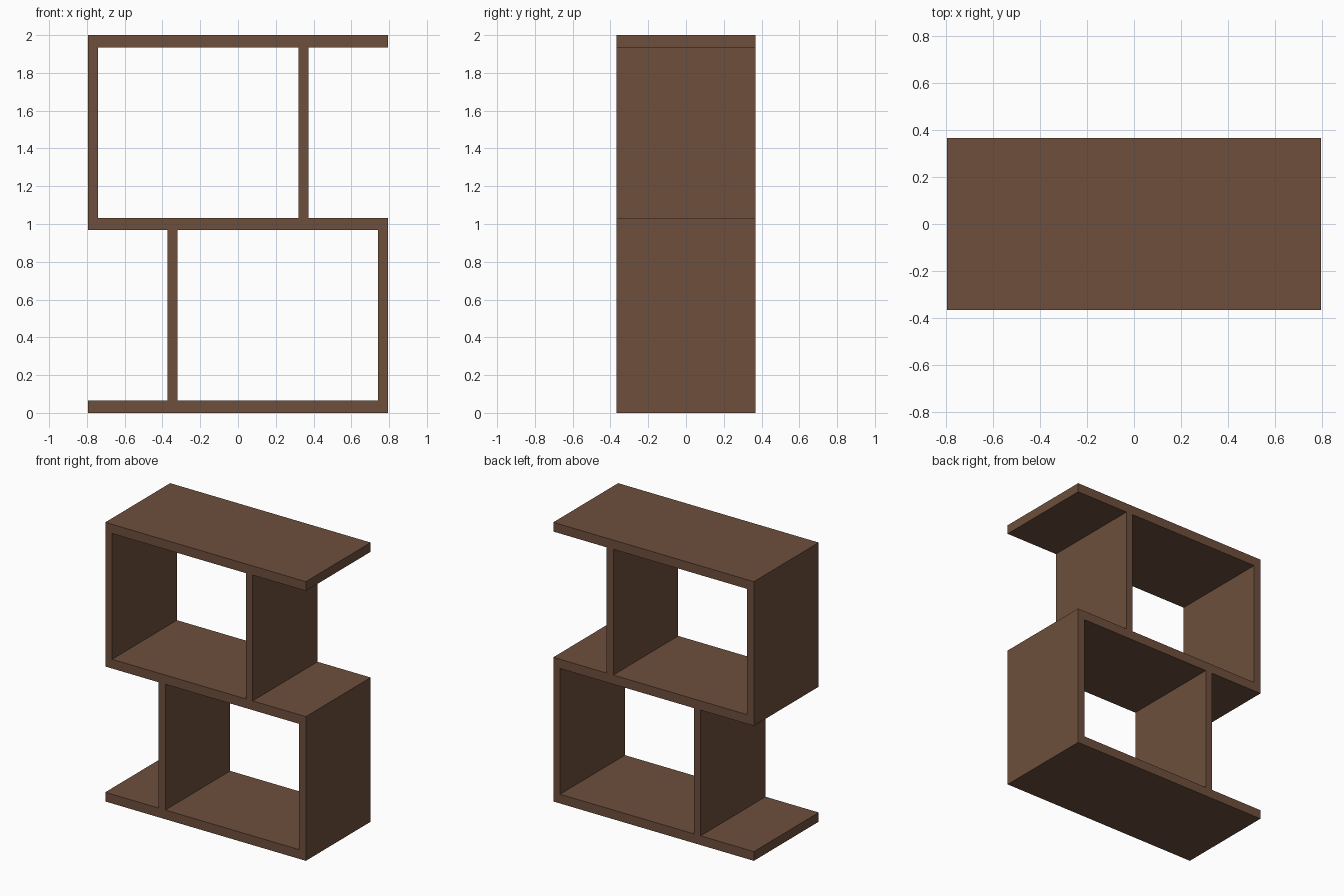
import bpy

if "Cube" in bpy.data.objects:
    bpy.data.objects.remove(bpy.data.objects["Cube"])

wood = bpy.data.materials.new("brown_wood")
wood.diffuse_color = (0.155, 0.078, 0.046, 1)
wood.use_nodes = True
wood.node_tree.nodes["Principled BSDF"].inputs["Base Color"].default_value = wood.diffuse_color

HALF_W, HALF_D = 0.795, 0.367   # overall half width and half depth
BOARD, PANEL = 0.066, 0.054     # shelf and upright thickness


def box(name, x0, x1, z0, z1):
    """Full-depth board spanning x0..x1 and z0..z1."""
    bpy.ops.mesh.primitive_cube_add(size=1, location=((x0 + x1) / 2, 0, (z0 + z1) / 2))
    ob = bpy.context.object
    ob.name = name
    ob.scale = (x1 - x0, 2 * HALF_D, z1 - z0)
    bpy.ops.object.transform_apply(location=False, rotation=False, scale=True)
    ob.data.materials.append(wood)


# Three horizontal shelves
for name, z in (("bottom_shelf", 0), ("middle_shelf", 1 - BOARD / 2), ("top_shelf", 2 - BOARD)):
    box(name, -HALF_W, HALF_W, z, z + BOARD)

# Each tier has an outer side panel and an inset divider, mirrored between tiers
for tier, side, z0, z1 in (("lower", 1, BOARD, 1 - BOARD / 2),
                           ("upper", -1, 1 + BOARD / 2, 2 - BOARD)):
    for part, centre in (("side_panel", HALF_W - PANEL / 2), ("divider", -0.346)):
        x = side * centre
        box(f"{tier}_{part}", x - PANEL / 2, x + PANEL / 2, z0, z1)
